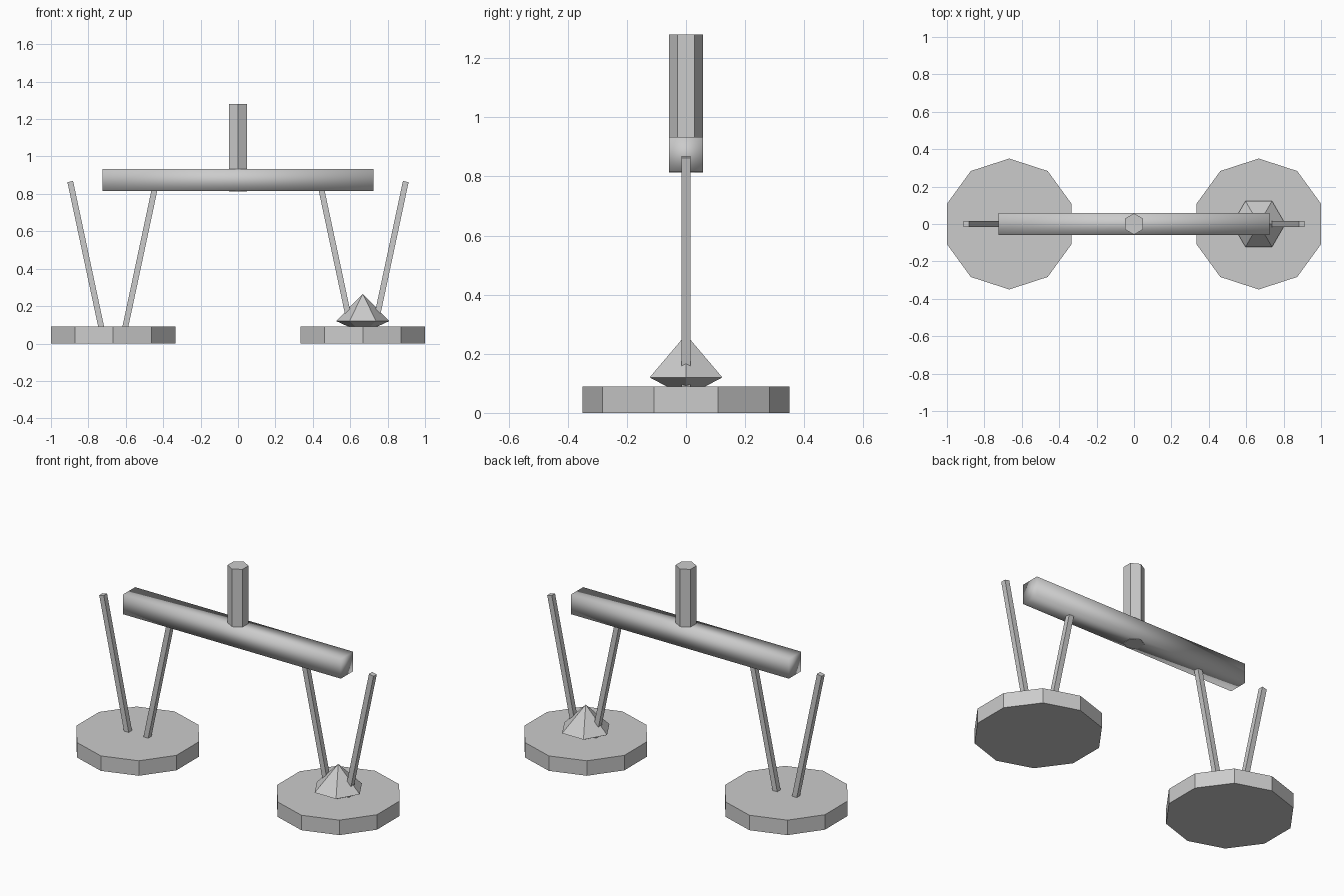
import bpy
import bmesh
import math
from mathutils import Matrix, Vector

if "Cube" in bpy.data.objects:
    bpy.data.objects.remove(bpy.data.objects["Cube"], do_unlink=True)

PAN_X = 0.667
GREY = (0.6, 0.6, 0.6, 1.0)

grey = bpy.data.materials.new("plain_grey")
grey.use_nodes = True
grey.diffuse_color = GREY
grey.node_tree.nodes["Principled BSDF"].inputs["Base Color"].default_value = GREY


def add_object(name, bm, smooth=False):
    bmesh.ops.recalc_face_normals(bm, faces=bm.faces)
    mesh = bpy.data.meshes.new(name)
    for face in bm.faces:
        face.smooth = smooth
    bm.to_mesh(mesh)
    bm.free()
    mesh.materials.append(grey)
    obj = bpy.data.objects.new(name, mesh)
    bpy.context.collection.objects.link(obj)
    return obj


def cone(bm, sides, r_low, r_high, low, high, x=0.0, turn=0.0):
    """Upright prism or cone between two heights, first corner at angle turn."""
    place = Matrix.Translation((x, 0, (low + high) / 2)) @ Matrix.Rotation(turn, 4, "Z")
    bmesh.ops.create_cone(bm, cap_ends=True, segments=sides, radius1=r_low,
                          radius2=r_high, depth=high - low, matrix=place)


def box(bm, size, place):
    bmesh.ops.create_cube(bm, size=1, matrix=place @ Matrix.Diagonal((*size, 1)))


# Crossbeam: a square bar with soft shading
bm = bmesh.new()
box(bm, (1.45, 0.116, 0.118), Matrix.Translation((0, 0, 0.874)))
add_object("crossbeam", bm, smooth=True)

# Six-sided handle standing through the beam
bm = bmesh.new()
cone(bm, 6, 0.057, 0.057, 0.813, 1.28)
add_object("handle", bm)

for side, label in ((1, "left"), (-1, "right")):
    # Ten-sided pan
    bm = bmesh.new()
    cone(bm, 10, 0.35, 0.35, 0, 0.09, x=side * PAN_X)
    add_object(label + "_pan", bm)

    # Pair of leaning rods spreading upward from the pan
    for lean, where in ((1, "outer"), (-1, "inner")):
        foot = Vector((side * (PAN_X + lean * 0.052), 0, 0.03))
        top = Vector((side * (PAN_X + lean * 0.23), 0, 0.866))
        axis = top - foot
        turn = Matrix.Rotation(math.atan2(axis.x, axis.z), 4, "Y")
        bm = bmesh.new()
        box(bm, (0.031, 0.031, axis.length), Matrix.Translation((foot + top) / 2) @ turn)
        add_object(label + "_" + where + "_rod", bm)

# Faceted gem lying on the left pan: crown above, shallow point below
bm = bmesh.new()
cone(bm, 6, 0.142, 0, 0.12, 0.265, x=PAN_X, turn=math.pi / 6)
cone(bm, 6, 0, 0.142, 0.055, 0.12, x=PAN_X, turn=math.pi / 6)
caps = [f for f in bm.faces if len(f.verts) > 4]
bmesh.ops.delete(bm, geom=caps, context="FACES_ONLY")
bmesh.ops.remove_doubles(bm, verts=bm.verts, dist=0.001)
add_object("gem", bm)
